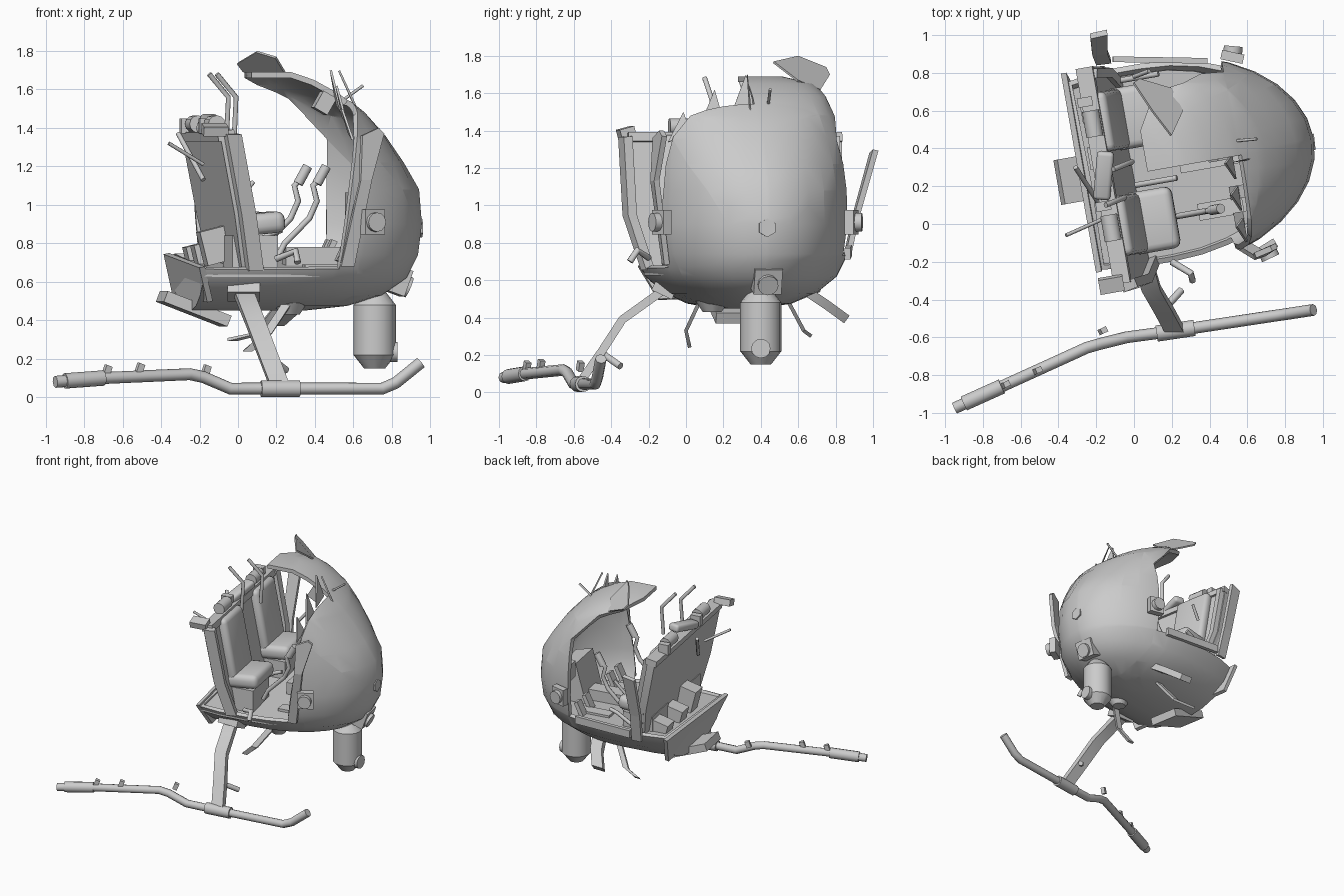
import bpy, bmesh, math
from mathutils import Matrix, Vector

if "Cube" in bpy.data.objects:
    bpy.data.objects.remove(bpy.data.objects["Cube"])

grey = bpy.data.materials.new("plain grey")
grey.diffuse_color = (0.6, 0.6, 0.6, 1)
grey.use_nodes = True
grey.node_tree.nodes["Principled BSDF"].inputs["Base Color"].default_value = grey.diffuse_color
# Cabin frame: u forward, v to the left, z up, turned ten degrees
CABIN = Matrix.Translation((-0.2, 0.25, 0)) @ Matrix.Rotation(math.radians(10), 4, 'Z')
WORLD = Matrix.Identity(4)


def shade(ob, angle):
    # apply modifiers first so that sharp edges are found on the final mesh
    bpy.ops.object.select_all(action='DESELECT')
    ob.select_set(True)
    bpy.context.view_layer.objects.active = ob
    bpy.ops.object.convert(target='MESH')
    ob.data.materials.clear()
    ob.data.materials.append(grey)
    bpy.ops.object.shade_smooth_by_angle(angle=math.radians(angle))


def finish(name, bm, frame=WORLD, bevel=0, solid=0, angle=35):
    me = bpy.data.meshes.new(name)
    bm.transform(frame)
    bm.to_mesh(me)
    bm.free()
    ob = bpy.data.objects.new(name, me)
    bpy.context.collection.objects.link(ob)
    if solid:
        m = ob.modifiers.new("thickness", 'SOLIDIFY')
        m.thickness, m.offset = solid, -1
    if bevel:
        m = ob.modifiers.new("rounding", 'BEVEL')
        m.width, m.segments = bevel, 3
    shade(ob, angle)


def box(name, loc, size, rot=(0, 0, 0), frame=CABIN, bevel=0):
    bm = bmesh.new()
    bmesh.ops.create_cube(bm, size=1, matrix=Matrix.Diagonal((*size, 1)))
    r = [Matrix.Rotation(math.radians(a), 4, ax) for a, ax in zip(rot, 'XYZ')]
    finish(name, bm, frame @ Matrix.Translation(loc) @ r[2] @ r[1] @ r[0], bevel)


def rod(name, a, b, r, r2=None, frame=WORLD, sides=12):
    a, b = Vector(a), Vector(b)
    bm = bmesh.new()
    bmesh.ops.create_cone(bm, cap_ends=True, segments=sides, radius1=r,
                          radius2=r if r2 is None else r2, depth=(b - a).length)
    m = Matrix.Translation((a + b) / 2) @ (b - a).to_track_quat('Z', 'Y').to_matrix().to_4x4()
    finish(name, bm, frame @ m)


def pipe(name, pts, r, frame=WORLD):
    cu = bpy.data.curves.new(name, 'CURVE')
    cu.dimensions, cu.bevel_depth, cu.bevel_resolution, cu.use_fill_caps = '3D', r, 2, True
    sp = cu.splines.new('POLY')
    sp.points.add(len(pts) - 1)
    for p, q in zip(sp.points, pts):
        p.co = (*(frame @ Vector(q)), 1)
    ob = bpy.data.objects.new(name, cu)
    bpy.context.collection.objects.link(ob)
    shade(ob, 50)


def plate(name, pts, frame=WORLD, solid=0.012):
    bm = bmesh.new()
    bm.faces.new([bm.verts.new(p) for p in pts])
    finish(name, bm, frame, solid=solid)


def strut(name, pts, wide, thick):
    # flat bar swept through points, its width along x
    bm = bmesh.new()
    rings = []
    for i, p in enumerate(pts):
        p = Vector(p)
        d = Vector(pts[min(i + 1, len(pts) - 1)]) - Vector(pts[max(i - 1, 0)])
        n = d.cross(Vector((1, 0, 0))).normalized() * thick / 2
        x = Vector((wide / 2, 0, 0))
        rings.append([bm.verts.new(q) for q in (p - x - n, p + x - n, p + x + n, p - x + n)])
    for a, b in zip(rings, rings[1:]):
        for k in range(4):
            bm.faces.new((a[k], a[k - 1], b[k - 1], b[k]))
    bm.faces.new(rings[0])
    bm.faces.new(rings[-1][::-1])
    bmesh.ops.recalc_face_normals(bm, faces=bm.faces)
    finish(name, bm)


# Egg-shaped shell: height, nose reach, half width
RINGS = [(0.45, .55, .10), (0.475, .78, .25), (0.53, .96, .38), (0.62, 1.09, .49), (0.74, 1.15, .55),
         (0.9, 1.17, .57), (1.08, 1.155, .57), (1.22, 1.07, .55), (1.36, .97, .515),
         (1.48, .86, .475), (1.58, .73, .435), (1.65, .6, .37), (1.69, .48, .2)]


def ring(nose, w, z, n=16):
    t = min(max((z - 1.08) / .4, 0), 1)
    e, wr = 1 - .45 * t, w * (1 + .09 * t)
    out = [(-.06, -w * .95), (.1, -w)]
    for i in range(n + 1):
        a = math.pi * (i / n - .5)
        out.append((.33 + (nose - .33) * max(math.cos(a), 0) ** e, (wr if a < 0 else w) * math.sin(a)))
    return out + [(.1, w), (-.06, w * .95)]


bm = bmesh.new()
rows = [[bm.verts.new((u, v, z)) for u, v in ring(nose, w, z)] for z, nose, w in RINGS]
for a, b in zip(rows, rows[1:]):
    for k in range(len(a) - 1):
        bm.faces.new((a[k], a[k + 1], b[k + 1], b[k]))
    if a[0].co.z < .7:
        bm.faces.new((a[-1], a[0], b[0], b[-1]))
bm.faces.new(rows[0][::-1])
bm.faces.new(rows[-1])
# Cut planes for the two door openings, the tilted sill and the torn roof
for co, no in [((.66, 0, .7), (1, 0, -.14)), ((0, -.02, 0), (0, 1, 0)), ((.76, 0, 0), (1, 0, 0)),
               ((.76, 0, 1.35), (1, 0, .95)), ((.5415, 0, 1.58), (1, 0, 2.45)), ((0, 0, .7), (0, -.07, 1))]:
    bmesh.ops.bisect_plane(bm, geom=bm.verts[:] + bm.edges[:] + bm.faces[:], plane_co=co, plane_no=no)


def lost(c):
    if c.z < .7 + .07 * c.y:
        return False
    if c.y < -.02:
        return c.x < .66 + .14 * (c.z - .7)
    return c.x < .76 - .95 * max(0, c.z - 1.35) - 1.5 * max(0, c.z - 1.58)


bmesh.ops.delete(bm, geom=[f for f in bm.faces if lost(f.calc_center_median())], context='FACES')
bmesh.ops.recalc_face_normals(bm, faces=bm.faces)
if sum(f.normal.x * (f.calc_center_median().x - .3) for f in bm.faces) < 0:
    bmesh.ops.reverse_faces(bm, faces=bm.faces)
finish("cabin_shell", bm, CABIN, solid=.03, angle=32)

# Torn skin around the roof edge
plate("roof_shard", [(0, .75, 1.74), (.1, .6, 1.8), (.2, .47, 1.77), (.26, .6, 1.67), (.2, .72, 1.62), (.03, .77, 1.7)])
for v, z, h in ((-.08, 1.58, .12), (-.25, 1.52, .1), (-.42, 1.44, .06)):
    plate("torn_skin", [(.73, v - .06, z - .1), (.73, v + .07, z - .06), (.69, v + .03, z + h)], CABIN)
plate("bent_shard", [(.53, .33, 1.7), (.6, .34, 1.55), (.7, .37, 1.32)])

# Tilted floor and rear underside
bm = bmesh.new()
bm.faces.new([bm.verts.new((u, v, .69 + .07 * v)) for u, v in ring(1.04, .5, .67)])
finish("floor", bm, CABIN, solid=.03)
plate("rear_skirt", [(-.06, .57, .75), (-.06, -.5, .68), (.0, -.4, .5), (-.03, .48, .54)], CABIN, .03)
box("rear_lower_slab", (-.23, .25, .46), (.36, .24, .06), (0, 21, 10), WORLD)

# Rear wall leaning back, with raised frame
bm = bmesh.new()
sec = [(-.48, .66), (-.57, .95), (-.58, 1.37), (.58, 1.37), (.57, .95), (.48, .66)]
lean = lambda z: .14 - .19 * (z - .66)
bm.faces.new([bm.verts.new((lean(z), v, z)) for v, z in sec])
bm.normal_update()
if bm.faces[:][0].normal.x > 0:
    bmesh.ops.reverse_faces(bm, faces=bm.faces)
finish("rear_wall", bm, CABIN, solid=.06)
for s in (-1, 1):
    pts = [(lean(z) + .02, v * s, z) for v, z in sec[:3]]
    pts += [(p[0] + .08, p[1] * .97, p[2]) for p in pts[::-1]]
    plate("wall_side_frame", pts, CABIN, .05)
box("wall_top_rail", (.04, 0, 1.36), (.09, 1.16, .05), (0, -10, 0))

# Seats with headrests and harness reels
for s in (-1, 1):
    v = .28 * s
    box("seat_base", (.22, v, .75), (.24, .28, .18))
    box("seat_cushion", (.24, v, .9), (.28, .33, .11), (0, -6, 0), bevel=.04)
    box("seat_back", (.125, v, 1.13), (.09, .32, .5), (0, -11, 0), bevel=.035)
    rod("headrest", (.03, v - .07, 1.42), (.03, v + .07, 1.42), .045, frame=CABIN)
    box("reel_bracket", (.01, v + .12, 1.41), (.08, .05, .08))
    # Control stick with grip
    pipe("control_stick", [(.36, v, .72), (.40, v, .8), (.53, v, .93), (.57, v, 1.02),
                           (.55, v, 1.1), (.60, v, 1.15)], .016, CABIN)
    rod("stick_grip", (.57, v, 1.11), (.62, v, 1.2), .026, frame=CABIN)
    pipe("side_lever", [(.2, v + .2, .75), (.36, v + .2, .85), (.42, v + .2, .87)], .015, CABIN)
    for d in (-.07, .07):
        box("pedal", (.72, v + d, .76), (.03, .07, .12), (0, 25, 0))
    box("floor_pad", (.62, v, .7 + .07 * v), (.24, .09, .02))
# Side lamps on the front door edges
for s, v in ((-1, .53), (1, .5)):
    box("lamp_mount", (.82, s * v, .91), (.12, .05, .13), (0, 0, -22 * s))
    rod("lamp_lens", (.82, s * v, .91), (.835, s * (v + .055), .91), .05, frame=CABIN)
# Right door post, bent outwards at the top
plate("door_post_lower", [(.66, -.5, .68), (.73, -.5, .68), (.81, -.57, 1.13), (.75, -.58, 1.13)], CABIN, .03)
plate("door_post_upper", [(.75, -.58, 1.13), (.81, -.57, 1.13), (.88, -.54, 1.37), (.85, -.55, 1.4),
                          (.76, -.57, 1.36)], CABIN, .03)
box("instrument_console", (.88, 0, .84), (.14, .3, .32), (0, 15, 0))
box("centre_console", (.62, 0, .73), (.35, .12, .1))
box("inner_box", (.88, .28, 1.0), (.1, .16, .13))
box("overhead_box", (.66, .02, 1.53), (.08, .1, .1), (0, 30, 0))
box("centre_reel", (.04, 0, 1.42), (.09, .26, .06), (12, 0, -15), bevel=.02)

# Bent rails, handles and antennas
for x, y in ((-.15, .1), (-.11, .29)):
    pipe("bent_rail", [(x, y, 1.68), (x + .1, y + .04, 1.56), (x + .09, y + .03, 1.34)], .014)
pipe("wall_handle", [(-.36, -.06, 1.32), (-.18, .02, 1.21)], .01)
pipe("wall_rod", [(-.31, .3, 1.37), (-.18, .1, 1.13)], .013)
pipe("cabin_rod", [(.0, .78, 1.02), (.08, .81, 1.12)], .012)
pipe("roof_antenna", [(.54, .44, 1.54), (.65, .45, 1.62)], .008)
box("corner_bracket", (-.12, -.32, 1.39), (.13, .08, .05), (15, 0, 10), WORLD)
pipe("sill_handle", [(.2, -.2, .72), (.3, -.26, .76), (.31, -.3, .7)], .018)

# Broken left rear post and sill
plate("left_post_lower", [(-.12, .85, .72), (-.14, .9, .95), (-.22, .89, .95), (-.2, .84, .72)], solid=.03)
plate("left_post_upper", [(-.14, .9, .95), (-.14, 1.0, 1.3), (-.23, .98, 1.28), (-.22, .89, .95)], solid=.03)
box("left_sill", (.44, .55, .75), (.5, .03, .06), (0, 2, -11))

# Boxes on the rear wall
for v, z, h in ((-.12, .79, .18), (.1, .75, .12), (.35, .75, .1)):
    box("rear_box", (.07, v, z), (.16, .12, h), (0, -14, 0))

# Nose lights and hanging pod
rod("pod", (.71, .4, .22), (.71, .4, .48), .11, sides=16)
rod("pod_bottom", (.71, .4, .22), (.71, .4, .15), .11, .055, sides=16)
rod("pod_top", (.71, .4, .48), (.71, .4, .545), .11, .06, sides=16)
rod("pod_lens", (.78, .4, .235), (.83, .4, .235), .052)
box("nose_light_mount", (.82, .43, .61), (.12, .15, .14), (0, 20, 10), WORLD)
rod("nose_light", (.82, .43, .6), (.89, .44, .57), .055)
rod("nose_port", (.91, .43, .88), (.957, .435, .88), .05, sides=6)

# Landing leg, broken stub and belly fittings
strut("landing_leg", [(.03, -.04, .57), (.03, -.13, .54), (.09, -.34, .39), (.155, -.45, .22), (.22, -.57, .05)],
      .1, .045)
box("leg_clamp", (.03, -.12, .545), (.17, .12, .05), (-25, 0, 0), WORLD)
strut("broken_leg_stub", [(.32, .66, .53), (.28, .75, .47), (.19, .86, .39)], .1, .05)
pipe("leg_step", [(.16, -.45, .21), (.25, -.35, .14)], .02)
for pts in ([(.25, .07, .48), (.15, 0, .33), (.05, .02, .24)], [(.22, .55, .48), (.1, .63, .33), (-.03, .67, .3)]):
    strut("torn_bracket", pts, .05, .02)
rod("belly_mount", (.27, .14, .49), (.27, .14, .43), .09, .05)

# Skid tube with sleeves
pipe("skid_tube", [(-.95, -.975, .08), (-.7, -.86, .1), (-.25, -.655, .12), (-.18, -.635, .105), (-.04, -.6, .045),
                   (.22, -.565, .045), (.75, -.485, .045), (.82, -.475, .075), (.95, -.455, .18)], .031)
rod("skid_rear_sleeve", (-.9, -.95, .085), (-.7, -.86, .1), .04)
rod("skid_leg_sleeve", (.12, -.58, .045), (.32, -.55, .045), .043)
for x, y, z in ((-.51, -.775, .15), (-.68, -.85, .14), (-.165, -.565, .14)):
    box("skid_tab", (x, y, z), (.035, .03, .05), (0, 20, 25), WORLD)
